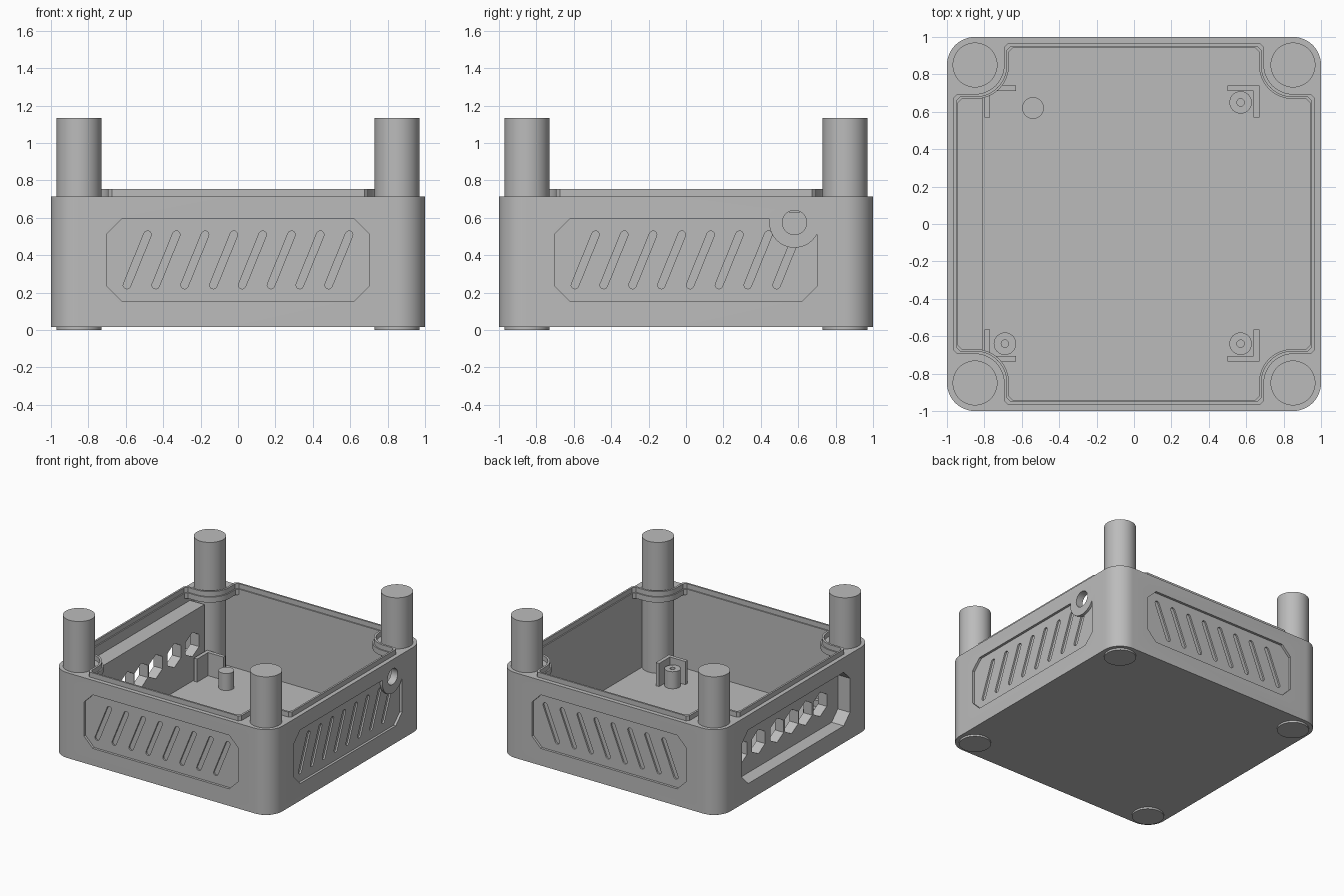
import bpy, bmesh
from math import cos, sin, pi, radians

cube = bpy.data.objects.get("Cube")
if cube:
    bpy.data.objects.remove(cube, do_unlink=True)

grey = bpy.data.materials.new("plain_grey")
grey.use_nodes = True
GREY = (0.5, 0.5, 0.5, 1)
grey.diffuse_color = GREY
grey.node_tree.nodes["Principled BSDF"].inputs["Base Color"].default_value = GREY

POST = 0.85      # corner pillar offset
FLOOR = 0.06     # top of the floor


def arc(cx, cy, r, start, end, n=12):
    angles = [radians(start + (end - start) * i / n) for i in range(n + 1)]
    return [(cx + r * cos(a), cy + r * sin(a)) for a in angles]


def circle(cx, cy, r, n=48, start=0):
    return arc(cx, cy, r, start, start + 360, n)[:-1]


def four_turns(points):
    out = []
    for _ in range(4):
        out += points
        points = [(-y, x) for x, y in points]
    return out


def rounded_square(h, r):
    return four_turns(arc(h - r, h - r, r, 0, 90))


def notched_square(h, r, c=0.02):
    """Square outline that steps inwards around each corner pillar."""
    e = POST - r
    return four_turns([(h, e - c), (h - c, e)] + arc(POST, POST, r, 270, 180)
                      + [(e, h - c), (e - c, h)])


def prism(name, loops, a, b, axis="z"):
    """Extrude one or more flat outlines along an axis, from a to b."""
    place = {"x": lambda u, v, t: (t, u, v),
             "y": lambda u, v, t: (u, t, v),
             "z": lambda u, v, t: (u, v, t)}[axis]
    bm = bmesh.new()
    for loop in loops:
        low = [bm.verts.new(place(u, v, a)) for u, v in loop]
        top = [bm.verts.new(place(u, v, b)) for u, v in loop]
        bm.faces.new(low[::-1])
        bm.faces.new(top)
        for i in range(len(low)):
            j = (i + 1) % len(low)
            bm.faces.new((low[i], low[j], top[j], top[i]))
    bmesh.ops.recalc_face_normals(bm, faces=bm.faces[:])
    mesh = bpy.data.meshes.new(name)
    bm.to_mesh(mesh)
    bm.free()
    mesh.materials.append(grey)
    obj = bpy.data.objects.new(name, mesh)
    bpy.context.collection.objects.link(obj)
    return obj


def cut(obj, *cutters):
    """Subtract the cutters from the object, then remove them."""
    for cutter in cutters:
        mod = obj.modifiers.new("cut", "BOOLEAN")
        mod.operation = "DIFFERENCE"
        mod.solver = "EXACT"
        mod.object = cutter
    bpy.context.view_layer.update()
    graph = bpy.context.evaluated_depsgraph_get()
    mesh = bpy.data.meshes.new_from_object(obj.evaluated_get(graph))
    obj.modifiers.clear()
    obj.data = mesh
    for cutter in cutters:
        bpy.data.objects.remove(cutter, do_unlink=True)
    return obj


def slot(c):
    """Leaning slot with rounded ends."""
    lean, r = 22, 0.02
    return (arc(c + 0.055, 0.51, r, -lean, 180 - lean, 6)
            + arc(c - 0.055, 0.24, r, 180 - lean, 360 - lean, 6))


# Outlines shared by the side panels
W, LOW, HIGH, C = 0.7, 0.155, 0.595, 0.08
panel = [(-W + C, LOW), (W - C, LOW), (W, LOW + C), (W, HIGH - C),
         (W - C, HIGH), (-W + C, HIGH), (-W, HIGH - C), (-W, LOW + C)]
slots = [slot(0.154 * (i - 3.5)) for i in range(8)]
PORT = (0.58, 0.575)

# Hollow case, with a thick block left along the connector wall
body = prism("case_body", [rounded_square(1.0, 0.15)], 0.015, 0.715)
I, B = 0.94, 0.72
room = [(-I, -I), (I, -I), (I, I), (-I, I), (-I, B), (-0.81, B), (-0.81, -B), (-I, -B)]
cut(body,
    prism("room_cutter", [room], FLOOR, 0.65),
    prism("upper_room_cutter", [rounded_square(I, 0.02)], 0.63, 0.67),
    prism("mouth_cutter", [notched_square(I, 0.182)], 0.65, 0.8))

# Shallow panels with slanted grooves, front and back
for side in (-1, 1):
    cut(body,
        prism("panel_cutter", [panel], side * 0.98, side * 1.05, "y"),
        prism("groove_cutter", slots, side * 0.967, side * 1.04, "y"))

# Left panel keeps a round flush pad around the cable hole
for loops, depth in (([panel], 0.98), (slots, 0.967)):
    cutter = prism("panel_cutter", loops, depth, 1.05, "x")
    cut(cutter, prism("pad", [circle(*PORT, 0.135)], 0.9, 1.1, "x"))
    cut(body, cutter)
cut(body, prism("cable_hole_cutter", [circle(*PORT, 0.065)], 0.88, 1.1, "x"))

# Deep connector recess with a row of hexagonal holes
hexes = [circle(y, 0.36, 0.1, 6, 30) for y in (0.565, 0.33, 0.09, -0.1, -0.28, -0.47)]
cut(body,
    prism("recess_cutter", [panel], -1.05, -0.89, "x"),
    prism("hex_cutter", hexes, -0.95, -0.75, "x"))

# Raised lip around the mouth
lip = prism("lid_lip", [notched_square(0.965, 0.155)], 0.71, 0.755)
cut(lip, prism("lip_cutter", [notched_square(0.95, 0.172)], 0.6, 0.9))
parts = [body, lip]

# Corner pillars, running from the feet to above the rim
for sx, side in ((-1, "right"), (1, "left")):
    for sy, end in ((-1, "front"), (1, "back")):
        parts.append(prism(f"{end}_{side}_pillar",
                           [circle(sx * POST, sy * POST, 0.12)], 0, 1.135))

# Board supports: one plain pin and three drilled posts
parts.append(prism("plain_pin", [circle(-0.54, 0.62, 0.058, 32)], FLOOR - 0.01, 0.2))
for i, (x, y) in enumerate(((0.57, 0.65), (0.57, -0.64), (-0.69, -0.64))):
    post = prism(f"board_post_{i + 1}", [circle(x, y, 0.06, 32)], FLOOR - 0.01, 0.2)
    cut(post, prism("drill", [circle(x, y, 0.02, 24)], FLOOR + 0.02, 0.3))
    parts.append(post)

# L-shaped corner brackets that hold the board
T, L = 0.03, 0.17
for x, sx in ((-0.8, 1), (0.67, -1)):
    for y, sy in ((-0.735, 1), (0.74, -1)):
        ell = [(0, 0), (L, 0), (L, T), (T, T), (T, L), (0, L)]
        parts.append(prism("board_bracket", [[(x + sx * u, y + sy * v) for u, v in ell]],
                           FLOOR - 0.01, 0.25))

# Smooth the round surfaces, keep the edges crisp
bpy.ops.object.select_all(action="DESELECT")
for part in parts:
    part.select_set(True)
bpy.context.view_layer.objects.active = body
bpy.ops.object.shade_smooth_by_angle(angle=radians(30))
